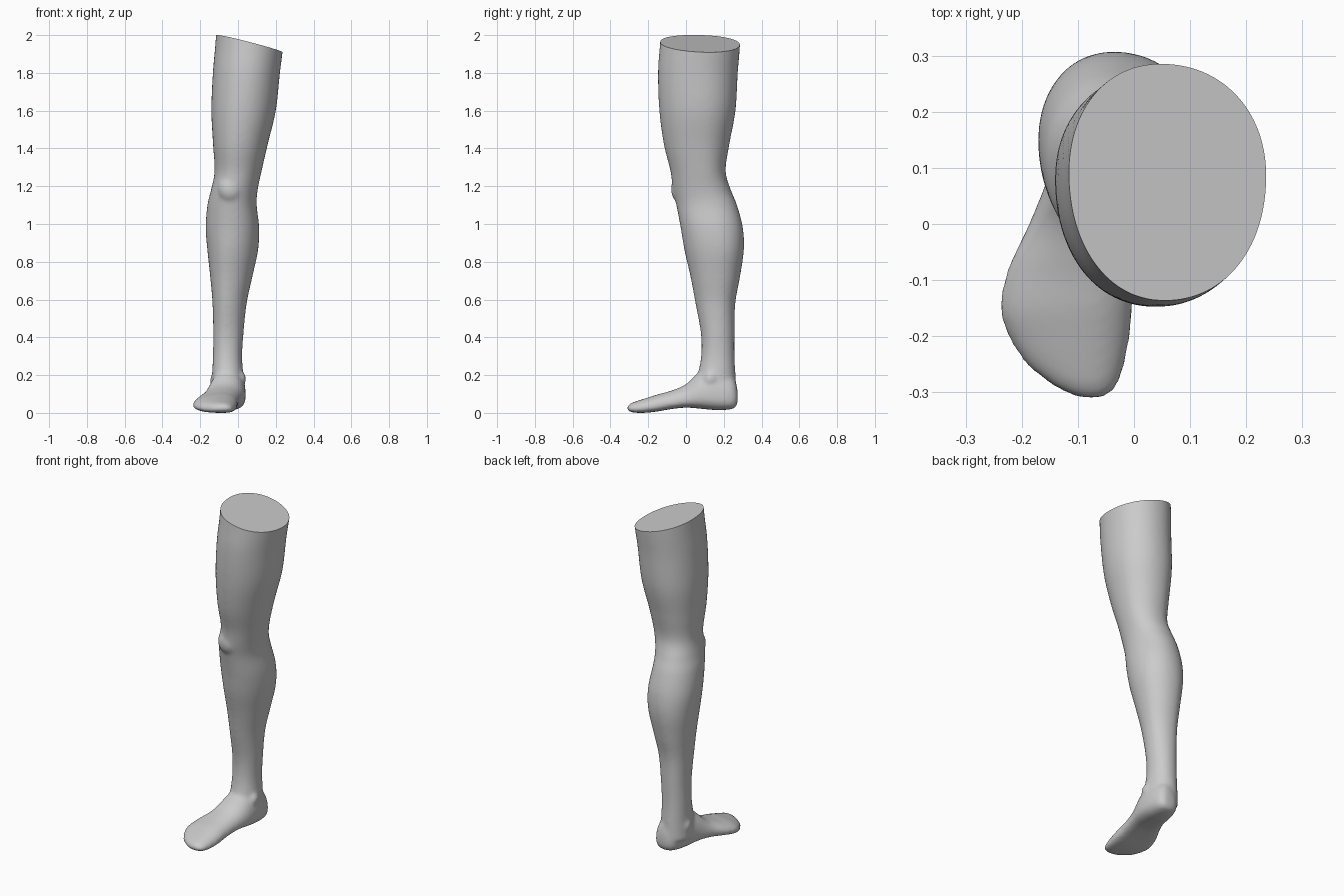
import bpy, bmesh, math
from mathutils import Vector

if "Cube" in bpy.data.objects:
    bpy.data.objects.remove(bpy.data.objects["Cube"])

N = 64

# Leg sections: z, left x, right x, front y, back y, centre x, centre y
LEG = [
    (2.12, -.108, .250, -.125, .292, .055, .09),
    (1.95, -.120, .240, -.138, .286, .05, .09),
    (1.80, -.133, .222, -.148, .274, .04, .08),
    (1.60, -.141, .200, -.141, .262, .02, .08),
    (1.42, -.132, .157, -.117, .229, .00, .08),
    (1.28, -.124, .125, -.082, .210, -.01, .09),
    (1.18, -.143, .104, -.070, .238, -.03, .10),
    (1.10, -.162, .099, -.051, .270, -.03, .12),
    (0.98, -.171, .112, -.028, .301, -.03, .15),
    (0.86, -.162, .106, -.008, .306, -.04, .17),
    (0.72, -.147, .076, .024, .286, -.05, .17),
    (0.58, -.135, .046, .050, .261, -.06, .17),
    (0.42, -.131, .029, .079, .257, -.06, .17),
    (0.30, -.133, .022, .080, .257, -.06, .17),
    (0.20, -.137, .028, .062, .262, -.06, .16),
    (0.09, -.145, .036, .040, .266, -.06, .15),
]

# Foot sections: y, left x, right x, sole z, top z, ridge x
FOOT = [
    (.274, -.055, -.005, .06, .11, -.03),
    (.262, -.085, .018, .03, .17, -.035),
    (.23, -.110, .034, .018, .21, -.04),
    (.16, -.135, .041, .015, .24, -.05),
    (.08, -.155, .036, .022, .225, -.06),
    (.00, -.188, .016, .028, .152, -.07),
    (-.08, -.226, .002, .020, .117, -.075),
    (-.15, -.240, -.002, .008, .098, -.08),
    (-.20, -.225, -.007, .002, .082, -.08),
    (-.25, -.193, -.016, .000, .066, -.08),
    (-.29, -.143, -.030, .004, .052, -.08),
    (-.312, -.095, -.052, .015, .035, -.075),
]


def refine(rows, steps=6):
    """Catmull-Rom interpolation between section rows."""
    out = []
    for i in range(len(rows) - 1):
        a, b, c, d = (rows[min(max(i + k, 0), len(rows) - 1)] for k in (-1, 0, 1, 2))
        for s in range(steps):
            t = s / steps
            out.append([.5 * (2 * q + (r - p) * t + (2 * p - 5 * q + 4 * r - e) * t * t
                              + (3 * q - p - 3 * r + e) * t ** 3)
                        for p, q, r, e in zip(a, b, c, d)])
    return out + [list(rows[-1])]


def oval(u0, u1, v0, v1, uc, vc, low=2.1, high=2.1):
    """Closed outline from four quarter superellipses around (uc, vc)."""
    pts = []
    for k in range(N):
        a = 2 * math.pi * k / N
        c, s = math.cos(a), math.sin(a)
        e = 2 / (low if s < 0 else high)
        ru, rv = (u1 - uc if c > 0 else uc - u0), (v1 - vc if s > 0 else vc - v0)
        pts.append((uc + ru * math.copysign(abs(c) ** e, c),
                    vc + rv * math.copysign(abs(s) ** e, s)))
    return pts


def loft(bm, rings):
    vs = [[bm.verts.new(p) for p in ring] for ring in rings]
    faces = [bm.faces.new((a[k], a[(k + 1) % N], b[(k + 1) % N], b[k]))
             for a, b in zip(vs, vs[1:]) for k in range(N)]
    faces += [bm.faces.new(vs[0]), bm.faces.new(vs[-1])]
    bmesh.ops.recalc_face_normals(bm, faces=faces)


def bump(bm, centre, radii):
    vs = bmesh.ops.create_uvsphere(bm, u_segments=24, v_segments=16, radius=1)["verts"]
    for v in vs:
        v.co = Vector(centre) + Vector(r * c for r, c in zip(radii, v.co))


bm = bmesh.new()
# Thigh, knee, calf and ankle
loft(bm, [[(x, y, r[0]) for x, y in oval(*r[1:])] for r in refine(LEG)])
# Foot, with a flatter sole
loft(bm, [[(x, r[0], z) for x, z in
           oval(r[1], r[2], r[3], r[4], r[5], r[3] + .36 * (r[4] - r[3]), 2.7, 2.0)]
          for r in refine(FOOT)])
# Kneecap and ankle bones
bump(bm, (-.04, -.025, 1.185), (.068, .055, .075))
bump(bm, (-.122, .17, .165), (.028, .035, .04))
bump(bm, (.015, .13, .18), (.028, .035, .04))
mesh = bpy.data.meshes.new("leg")
bm.to_mesh(mesh)
bm.free()
leg = bpy.data.objects.new("leg", mesh)
bpy.context.collection.objects.link(leg)
bpy.context.view_layer.objects.active = leg
leg.select_set(True)

# Fuse the parts into one smooth skin
fuse = leg.modifiers.new("fuse", 'REMESH')
fuse.mode = 'VOXEL'
fuse.voxel_size = .009
soft = leg.modifiers.new("soften", 'SMOOTH')
soft.factor, soft.iterations = .5, 14
for name in ("fuse", "soften"):
    bpy.ops.object.modifier_apply(modifier=name)

# Slanted flat cut at the top of the thigh
bm = bmesh.new()
bm.from_mesh(leg.data)
cut = bmesh.ops.bisect_plane(bm, geom=bm.verts[:] + bm.edges[:] + bm.faces[:],
                             plane_co=(.06, .08, 1.955), plane_no=(.257, .04, 1),
                             clear_outer=True)
rim = [e for e in cut["geom_cut"] if isinstance(e, bmesh.types.BMEdge)]
bmesh.ops.holes_fill(bm, edges=rim, sides=0)
# Rest the sole on the ground
low = min(v.co.z for v in bm.verts)
bmesh.ops.translate(bm, verts=bm.verts[:], vec=(0, 0, -low))
bm.to_mesh(leg.data)
bm.free()
bpy.ops.object.shade_smooth_by_angle(angle=math.radians(40))
